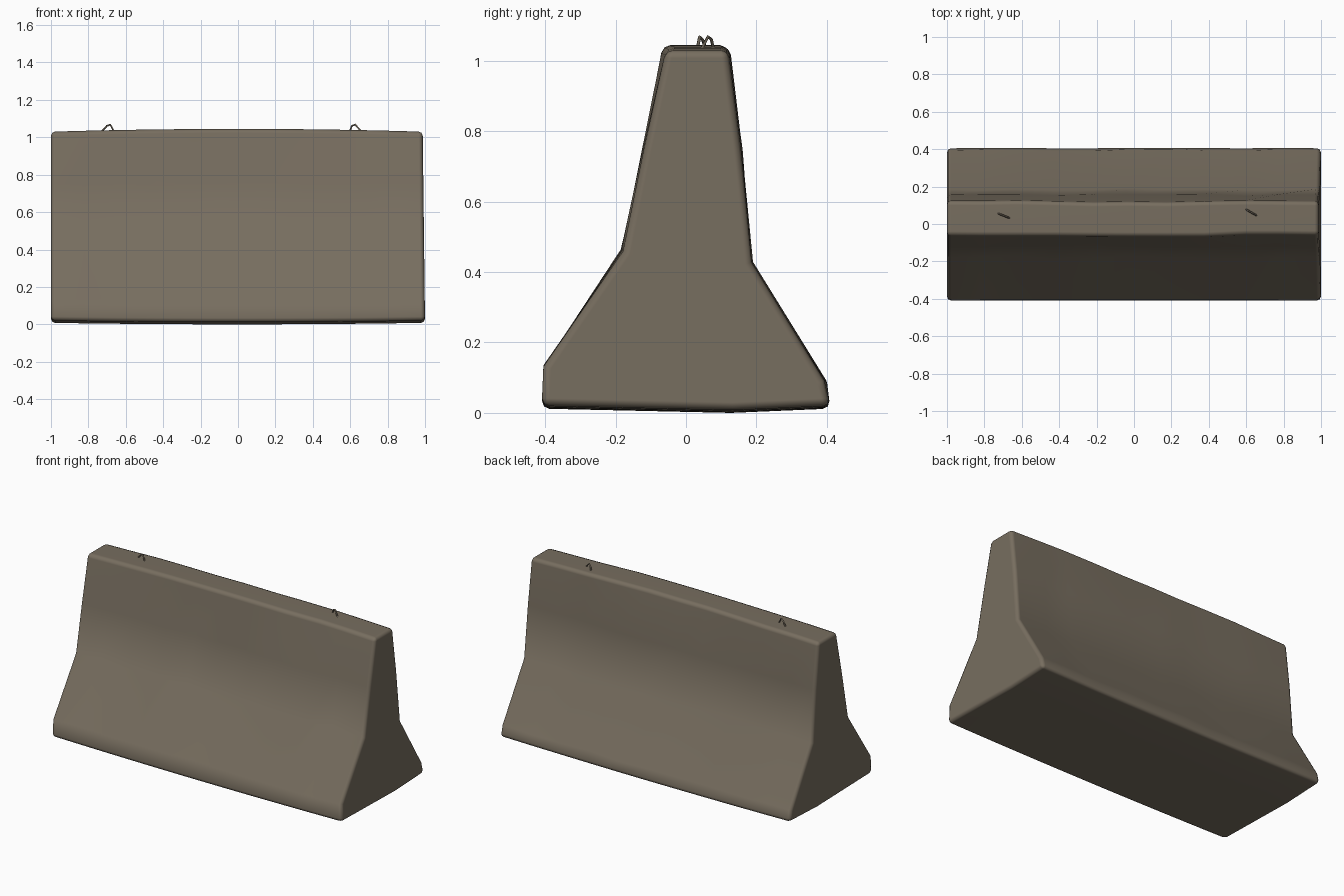
import bpy
import bmesh
import random
from mathutils import Vector

random.seed(4)
cube = bpy.data.objects.get("Cube")
if cube:
    bpy.data.objects.remove(cube, do_unlink=True)


def make_material(name, colour):
    mat = bpy.data.materials.new(name)
    mat.use_nodes = True
    mat.diffuse_color = colour
    bsdf = mat.node_tree.nodes["Principled BSDF"]
    bsdf.inputs["Base Color"].default_value = colour
    bsdf.inputs["Roughness"].default_value = 0.9
    return mat


concrete = make_material("weathered concrete", (0.185, 0.155, 0.115, 1))

# Barrier cross-section as (y, z): splayed foot, waist and tapering wall
profile = [(-0.41, 0.02), (-0.405, 0.13), (-0.18, 0.46), (-0.12, 0.75),
           (-0.06, 1.03), (0.12, 1.03), (0.155, 0.75), (0.185, 0.43),
           (0.395, 0.09), (0.41, 0.02), (0.13, 0.008)]
STATIONS = 11


def barrier_point(x, y, z, at_end):
    """Place one profile point with a gentle bow and worn unevenness."""
    wear = 0.003 if at_end else 0.006
    middle = 1 - x * x
    if z > 1:
        z += 0.015 * middle
    elif z < 0.05:
        z -= 0.008 * middle
    else:
        z += random.uniform(-wear, wear)
    if abs(y) < 0.4:
        y += random.uniform(-wear, wear)
    if x > 0.99:
        x -= 0.012 * z
    return Vector((x, y, z))


# Barrier body: the profile lofted along its length
bm = bmesh.new()
rings = []
for i in range(STATIONS):
    at_end = i in (0, STATIONS - 1)
    x = -1 + 2 * i / (STATIONS - 1)
    if not at_end:
        x += random.uniform(-0.04, 0.04)
    rings.append([bm.verts.new(barrier_point(x, y, z, at_end)) for y, z in profile])
count = len(profile)
for a, b in zip(rings, rings[1:]):
    for j in range(count):
        k = (j + 1) % count
        bm.faces.new((a[j], a[k], b[k], b[j]))
bm.faces.new(rings[0])
bm.faces.new(rings[-1])
bmesh.ops.recalc_face_normals(bm, faces=bm.faces)
mesh = bpy.data.meshes.new("barrier_body")
bm.to_mesh(mesh)
bm.free()
body = bpy.data.objects.new("barrier_body", mesh)
bpy.context.collection.objects.link(body)
mesh.materials.append(concrete)

# Worn, rounded outer edges
bevel = body.modifiers.new("worn_edges", "BEVEL")
bevel.width = 0.022
bevel.segments = 2
bevel.limit_method = "ANGLE"
bevel.angle_limit = 0.6
bpy.ops.object.select_all(action="DESELECT")
body.select_set(True)
bpy.context.view_layer.objects.active = body
bpy.ops.object.shade_smooth()
normals = body.modifiers.new("flat_face_shading", "WEIGHTED_NORMAL")
normals.weight = 60


def lifting_loop(name, start, end, lean):
    """Bent bar rising from the top of the wall between two points."""
    a, b = Vector((*start, 1.025)), Vector((*end, 1.025))
    shoulder = a.lerp(b, lean) + Vector((0, 0, 0.036))
    crown = a.lerp(b, lean + 0.25) + Vector((0, 0, 0.043))
    curve = bpy.data.curves.new(name, "CURVE")
    curve.dimensions = "3D"
    curve.bevel_depth = 0.005
    curve.bevel_resolution = 0
    curve.use_fill_caps = True
    spline = curve.splines.new("POLY")
    spline.points.add(3)
    for point, co in zip(spline.points, (a, shoulder, crown, b)):
        point.co = (*co, 1)
    curve.materials.append(concrete)
    loop = bpy.data.objects.new(name, curve)
    bpy.context.collection.objects.link(loop)


# Lifting loops set diagonally into the top
lifting_loop("right_lifting_loop", (-0.735, 0.06), (-0.66, 0.03), 0.45)
lifting_loop("left_lifting_loop", (0.595, 0.08), (0.665, 0.04), 0.2)
